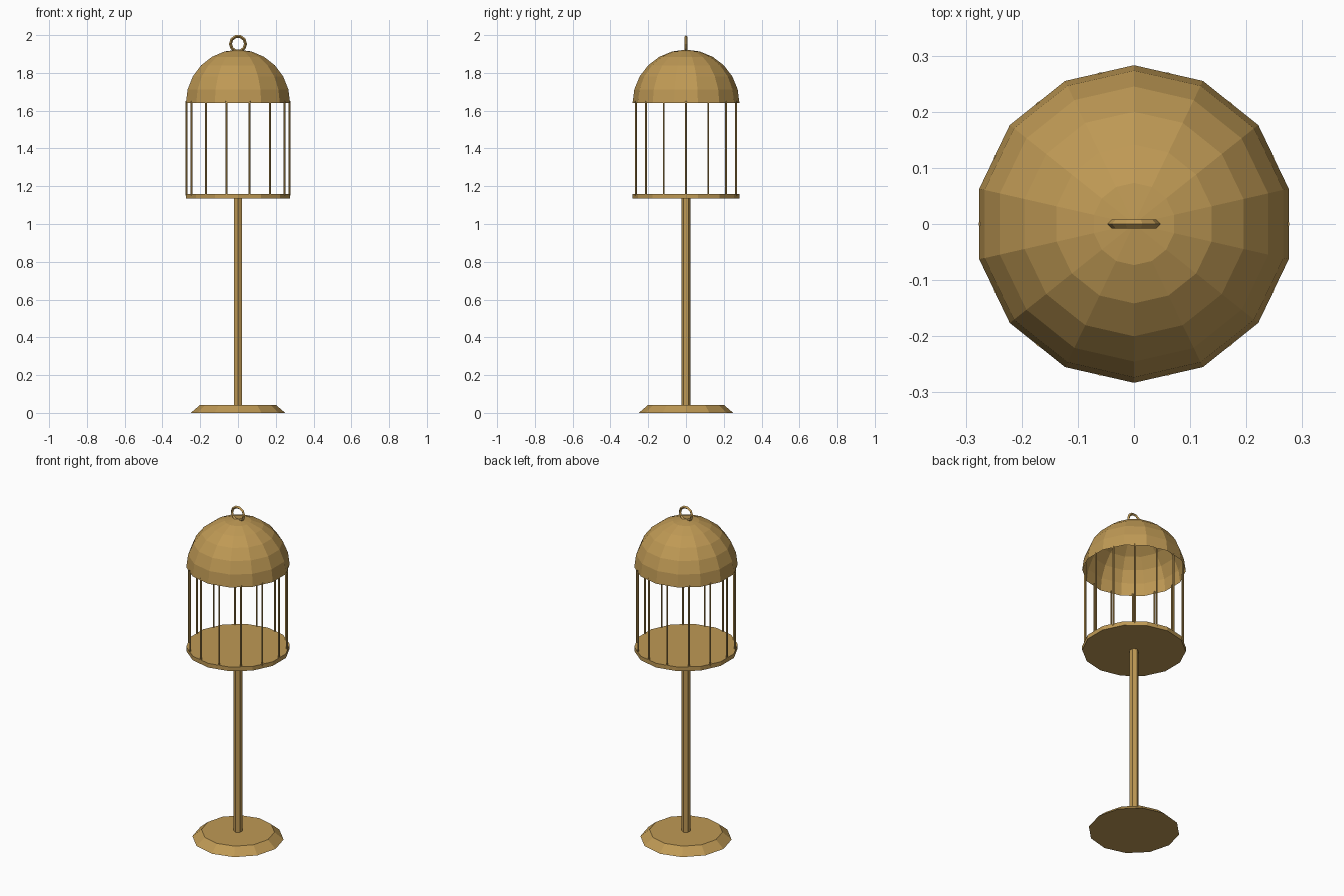
import bpy, bmesh, math
from mathutils import Matrix

if "Cube" in bpy.data.objects:
    bpy.data.objects.remove(bpy.data.objects["Cube"])

brass = bpy.data.materials.new("brass")
brass.diffuse_color = (0.52, 0.32, 0.09, 1)
brass.use_nodes = True
brass.node_tree.nodes["Principled BSDF"].inputs["Base Color"].default_value = brass.diffuse_color


def finish(name, bm):
    mesh = bpy.data.meshes.new(name)
    bm.to_mesh(mesh)
    bm.free()
    mesh.materials.append(brass)
    obj = bpy.data.objects.new(name, mesh)
    bpy.context.collection.objects.link(obj)
    return obj


def add_prism(bm, sides, r1, r2, z1, z2, x=0, y=0, turn=0):
    place = Matrix.Translation((x, y, (z1 + z2) / 2)) @ Matrix.Rotation(turn, 4, 'Z')
    bmesh.ops.create_cone(bm, cap_ends=True, segments=sides, radius1=r1,
                          radius2=r2, depth=z2 - z1, matrix=place)


def prism(name, *args, **kw):
    bm = bmesh.new()
    add_prism(bm, *args, **kw)
    return finish(name, bm)


SIDES = 14
R = 0.283
DOME_Z = 1.64

# Stand: tapered foot, pole and cage floor
prism("foot", 12, 0.25, 0.2, 0, 0.043)
prism("pole", 6, 0.024, 0.024, 0.04, 1.14)
prism("cage_floor", SIDES, R, R, 1.135, 1.16)

# Ring of thin cage bars
bm = bmesh.new()
for i in range(SIDES):
    a = math.tau * i / SIDES
    add_prism(bm, 6, 0.0055, 0.0055, 1.15, DOME_Z + 0.01,
              0.272 * math.cos(a), 0.272 * math.sin(a), turn=a)
finish("cage_bars", bm)

# Open hemispherical roof
bm = bmesh.new()
bmesh.ops.create_uvsphere(bm, u_segments=SIDES, v_segments=12, radius=R)
bmesh.ops.delete(bm, geom=[v for v in bm.verts if v.co.z < -0.001], context='VERTS')
bmesh.ops.translate(bm, verts=bm.verts, vec=(0, 0, DOME_Z))
finish("dome", bm)

# Hanging loop standing on the dome
bpy.ops.mesh.primitive_torus_add(major_segments=10, minor_segments=4,
                                 major_radius=0.04, minor_radius=0.008,
                                 location=(0, 0, 1.954),
                                 rotation=(math.pi / 2, math.pi / 10, 0))
loop = bpy.context.object
loop.name = "hanging_loop"
loop.rotation_euler = (math.pi / 2, 0, 0)
loop.data.materials.append(brass)
